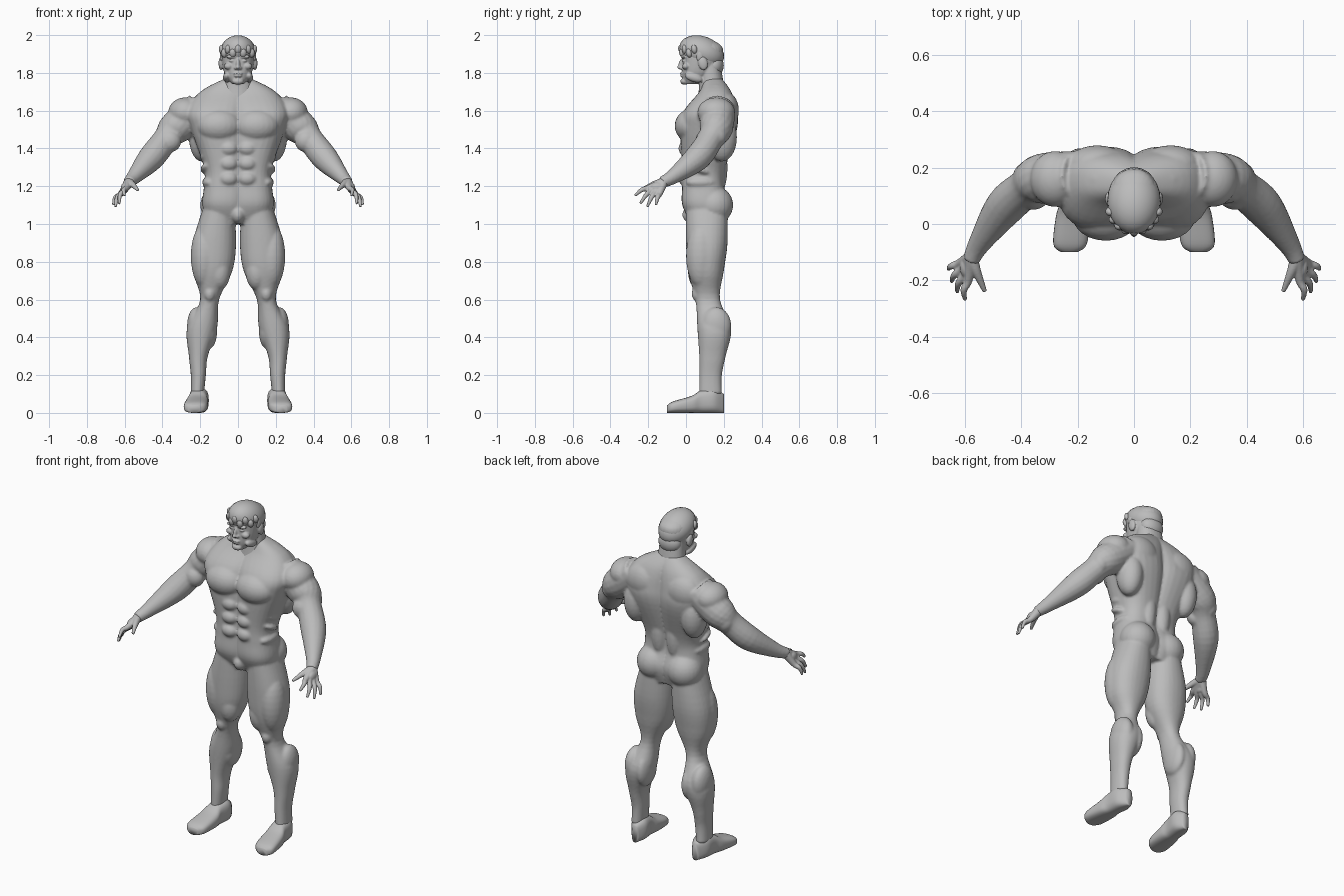
import bpy
import bmesh
from math import cos, sin, pi, tau, copysign
from mathutils import Vector, Matrix

cube = bpy.data.objects.get("Cube")
if cube:
    bpy.data.objects.remove(cube, do_unlink=True)

GREY = (.5, .5, .5, 1)
clay = bpy.data.materials.new("clay grey")
clay.use_nodes = True
clay.diffuse_color = GREY
clay.node_tree.nodes["Principled BSDF"].inputs["Base Color"].default_value = GREY


def smooth_path(points, steps=5):
    """Pass a Catmull-Rom spline through tuples of any length."""
    result = []
    last = len(points) - 1
    for index in range(last):
        before, start = points[max(index - 1, 0)], points[index]
        end, after = points[index + 1], points[min(index + 2, last)]
        for step in range(steps):
            t = step / steps
            result.append(tuple(
                q + t / 2 * (r - p + t * (2 * p - 5 * q + 4 * r - s
                                          + t * (3 * (q - r) + s - p)))
                for p, q, r, s in zip(before, start, end, after)))
    result.append(tuple(points[-1]))
    return result


def bridge(bm, rings):
    """Skin a list of equal rings and cap both ends."""
    loops = [[bm.verts.new(point) for point in ring] for ring in rings]
    for low, high in zip(loops, loops[1:]):
        for index in range(len(low)):
            bm.faces.new((low[index - 1], low[index], high[index], high[index - 1]))
    bm.faces.new(loops[0])
    bm.faces.new(loops[-1])


def loft(bm, sections, power=2.2, along_y=False, sides=28):
    """Sections are (station, left, right, near, far)."""
    rings = []
    for station, left, right, near, far in smooth_path(sections):
        ring = []
        for side in range(sides):
            angle = tau * side / sides
            across, through = (copysign(abs(value) ** (2 / power), value)
                               for value in (cos(angle), sin(angle)))
            x = (left + right + (right - left) * across) / 2
            depth = (near + far + (far - near) * through) / 2
            ring.append((x, station, depth) if along_y else (x, depth, station))
        rings.append(ring)
    bridge(bm, rings)


def tube(bm, points, sides=16):
    """Points are (x, y, z, radius)."""
    path = smooth_path(points)
    rings = []
    for index, (x, y, z, radius) in enumerate(path):
        ahead = Vector(path[min(index + 1, len(path) - 1)][:3])
        behind = Vector(path[max(index - 1, 0)][:3])
        turn = (ahead - behind).to_track_quat("Z", "Y")
        angles = (tau * side / sides for side in range(sides))
        rings.append([Vector((x, y, z)) + turn @ Vector((cos(a), sin(a), 0)) * radius
                      for a in angles])
    bridge(bm, rings)


def blob(bm, centre, size, tilt=0):
    """Add an ellipsoid, tilted about the x axis."""
    matrix = (Matrix.Translation(centre) @ Matrix.Rotation(tilt, 4, "X")
              @ Matrix.Diagonal((*size, 1)))
    bmesh.ops.create_uvsphere(bm, u_segments=24, v_segments=14, radius=1, matrix=matrix)


def mirror(bm):
    """Copy everything so far to the other side of the figure."""
    copy = bmesh.ops.duplicate(bm, geom=bm.verts[:] + bm.edges[:] + bm.faces[:])
    verts = [item for item in copy["geom"] if isinstance(item, bmesh.types.BMVert)]
    bmesh.ops.scale(bm, vec=(-1, 1, 1), verts=verts)


def finish(bm, name, voxel=None, relax=2):
    """Make the object; a voxel size fuses its overlapping volumes."""
    bmesh.ops.recalc_face_normals(bm, faces=bm.faces[:])
    mesh = bpy.data.meshes.new(name)
    bm.to_mesh(mesh)
    bm.free()
    mesh.materials.append(clay)
    obj = bpy.data.objects.new(name, mesh)
    bpy.context.collection.objects.link(obj)
    for face in mesh.polygons:
        face.use_smooth = True
    if voxel:
        fuse = obj.modifiers.new("fuse", "REMESH")
        fuse.mode = "VOXEL"
        fuse.voxel_size = voxel
        fuse.use_smooth_shade = True
        soften = obj.modifiers.new("soften", "SMOOTH")
        soften.factor = .5
        soften.iterations = relax


# Torso: one overlapping lobe per side leaves the spine and belly grooves
body = bmesh.new()
torso = [(1, .16, .03, .2), (1.1, .19, -.02, .23), (1.2, .18, -.02, .2),
         (1.3, .18, -.02, .21), (1.5, .25, -.03, .27), (1.6, .27, -.01, .27),
         (1.7, .2, .07, .24), (1.77, .07, .1, .19)]
loft(body, [(z, -.05, width, front, back) for z, width, front, back in torso], 2.4)

# Legs
loft(body, [(1.1, .02, .18, 0, .22), (.9, .01, .24, 0, .22), (.75, .03, .24, .01, .2),
            (.6, .1, .2, .05, .18), (.45, .11, .27, .06, .24),
            (.3, .16, .26, .07, .21), (.2, .17, .25, .07, .19), (.1, .18, .25, .07, .19)])

# Arms
tube(body, [(.2, .17, 1.61, .09), (.33, .16, 1.51, .09), (.38, .13, 1.45, .07),
            (.46, .06, 1.35, .07), (.55, -.07, 1.25, .04), (.58, -.13, 1.22, .03)])

# Trunk muscles
chest = (.1, .03, 1.52), (.12, .09, .09)
broad_back = (.19, .19, 1.46), (.07, .08, .13)
shoulder_blade = (.13, .21, 1.6), (.11, .07, .1)
neck_slope = (.08, .16, 1.69), (.1, .06, .06)
lower_back = (.05, .17, 1.3), (.05, .05, .15)
buttock = (.1, .15, 1.1), (.1, .1, .1)
hip_crest = (.15, .08, 1.22), (.04, .08, .03)

# Arm muscles
shoulder_cap = (.28, .16, 1.59), (.09, .1, .08)
upper_arm_front = (.36, .1, 1.44), (.06, .05, .06)
upper_arm_back = (.38, .17, 1.47), (.05, .05, .06)
forearm = (.47, .05, 1.36), (.04, .05, .05)

# Leg muscles
outer_thigh = (.18, .08, .83), (.07, .08, .17)
inner_thigh = (.1, .07, .75), (.06, .06, .1)
kneecap = (.15, .06, .63), (.03, .03, .04)
inner_calf = (.15, .16, .44), (.04, .08, .1)
outer_calf = (.22, .16, .46), (.05, .08, .1)

for centre, size in (chest, broad_back, shoulder_blade, neck_slope, lower_back,
                     buttock, hip_crest, shoulder_cap, upper_arm_front,
                     upper_arm_back, forearm, outer_thigh, inner_thigh, kneecap,
                     inner_calf, outer_calf):
    blob(body, centre, size)

# Belly and rib muscles in rows
for row in range(3):
    blob(body, (.05, 0, 1.24 + row * .08), (.05, .04, .04))
    blob(body, (.16, .07, 1.29 + row * .06), (.04, .06, .02), -.4)
mirror(body)
blob(body, (0, .04, 1.05), (.04, .06, .05))
finish(body, "body", .008, 3)

# Hands: four fingers fanned from the wrist, then the thumb
hands = bmesh.new()
wrist = (.58, -.12, 1.22, .026)
first_knuckle, last_knuckle = Vector((.59, -.2, 1.19)), Vector((.62, -.14, 1.16))
first_tip, last_tip = Vector((.6, -.27, 1.15)), Vector((.66, -.16, 1.1))
for finger in range(4):
    spread = finger / 3
    knuckle = first_knuckle.lerp(last_knuckle, spread)
    tip = first_tip.lerp(last_tip, spread)
    tip += Vector((.01, -.01, -.03)) * sin(pi * spread)
    joint = knuckle.lerp(tip, .5) + Vector((.01, 0, .01))
    tube(hands, [wrist, (*knuckle, .016), (*joint, .012), (*tip, .007)])
tube(hands, [wrist, (.56, -.17, 1.21, .017), (.53, -.24, 1.18, .008)])
blob(hands, (.6, -.15, 1.19), (.02, .04, .03))
mirror(hands)
finish(hands, "hands", .004)

# Shoes: (station, half width, height), toes turned slightly out
shoes = bmesh.new()
outline = [(-.1, .03, .04), (-.07, .06, .06), (.03, .06, .09),
           (.08, .05, .12), (.15, .05, .13), (.2, .02, .1)]
loft(shoes, [(y, .22 - y / 10 - half, .22 - y / 10 + half, 0, top)
             for y, half, top in outline], 2.8, along_y=True)
mirror(shoes)
finish(shoes, "shoes")

# Neck and skull: (height, half width, front, back)
head = bmesh.new()
neck = [(1.64, .1, .06, .21), (1.74, .08, .07, .2), (1.86, .07, .07, .18)]
skull = [(1.74, .03, -.01, .06), (1.79, .07, -.02, .14), (1.88, .086, -.02, .19),
         (1.94, .08, -.02, .19), (1.98, .04, .04, .13)]
for sections in (neck, skull):
    loft(head, [(z, -half, half, front, back) for z, half, front, back in sections])

# Paired features of the face
ear = (.09, .09, 1.85), (.013, .025, .036), .2
brow = (.034, -.014, 1.885), (.03, .014, .009)
eye = (.033, -.01, 1.864), (.015, .012, .007)
cheekbone = (.05, 0, 1.835), (.024, .02, .018)
nostril = (.011, -.024, 1.826), (.01, .012, .009)
jaw = (.06, .04, 1.775), (.02, .05, .022), -.3
for feature in (ear, brow, eye, cheekbone, nostril, jaw):
    blob(head, *feature)
mirror(head)

# Central features of the face
nose_bridge = (0, -.024, 1.846), (.011, .016, .03), -.2
nose_tip = (0, -.033, 1.83), (.012, .014, .01)
upper_lip = (0, -.02, 1.797), (.025, .013, .006)
lower_lip = (0, -.02, 1.784), (.021, .012, .006)
chin = (0, -.01, 1.755), (.03, .02, .018)
for feature in (nose_bridge, nose_tip, upper_lip, lower_lip, chin):
    blob(head, *feature)
finish(head, "head", .0045)

# Hair: a tilted cap, a fringe of short locks, sideburns and nape
hair = bmesh.new()
blob(hair, (0, .083, 1.909), (.095, .123, .085), -.35)
locks = 9
for lock in range(locks):
    angle = (lock / (locks - 1) - .5) * pi * .8
    drop = lock % 2 * .02
    blob(hair, (.088 * sin(angle), .075 - .1 * cos(angle), 1.925 - drop),
         (.018, .016, .024), .2)
for side in (-1, 1):
    blob(hair, (side * .084, .075, 1.89), (.012, .02, .035))
blob(hair, (0, .15, 1.84), (.07, .05, .06))
finish(hair, "hair")
